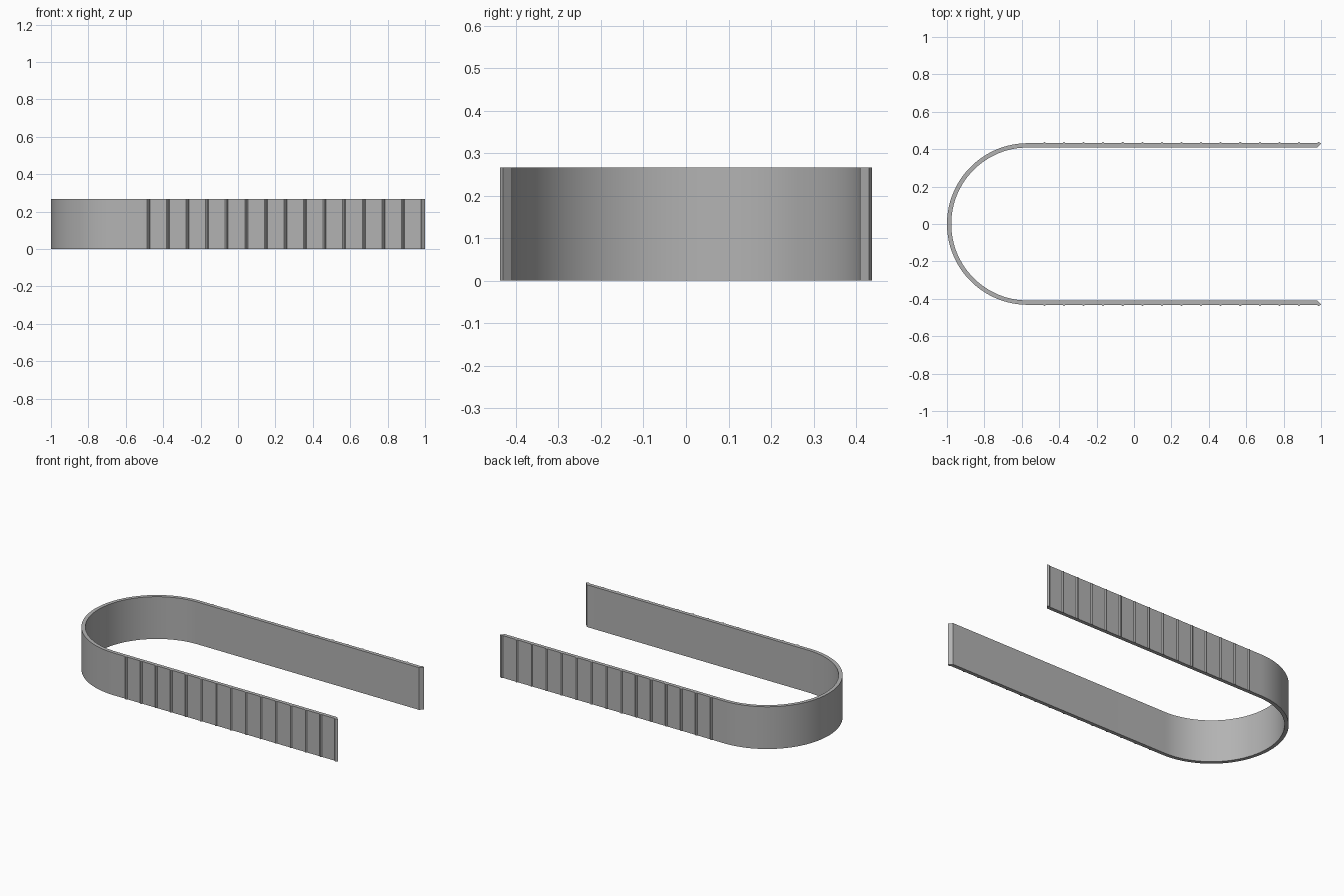
import bpy, bmesh, math

HEIGHT = 0.267
OUTER, INNER = 0.432, 0.409      # bend radii and straight arm faces
BEND_X = -1 + OUTER              # centre of the round bend
RIDGES, FIRST, STEP = 15, -0.479, 0.1047
SEGMENTS = 64

cube = bpy.data.objects.get("Cube")
if cube:
    bpy.data.objects.remove(cube, do_unlink=True)

grey = bpy.data.materials.new("plain grey")
grey.use_nodes = True
colour = (0.45, 0.45, 0.45, 1)
grey.diffuse_color = colour
grey.node_tree.nodes["Principled BSDF"].inputs["Base Color"].default_value = colour


def arc(radius):
    """Half circle from the back arm round to the front arm."""
    angles = [math.pi * (0.5 + i / SEGMENTS) for i in range(SEGMENTS + 1)]
    return [(BEND_X + radius * math.cos(a), radius * math.sin(a)) for a in angles]


def arm_outside():
    """Outer edge of the back arm, from the bend to the slanted tip."""
    points = []
    for i in range(RIDGES):
        x = FIRST + i * STEP
        points += [(x - 0.008, OUTER), (x - 0.002, 0.438), (x + 0.002, 0.438)]
        if i < RIDGES - 1:
            points.append((x + 0.008, OUTER))
    return points + [(1.0, 0.431), (0.98, INNER)]


# Outline of the band: back arm, inner bend, front arm, outer bend
arm = arm_outside()
front = [(x, -y) for x, y in reversed(arm)]
outline = arm + arc(INNER) + front + arc(OUTER)[::-1]

# Raise the outline into a band
bm = bmesh.new()
base = bm.faces.new([bm.verts.new((x, y, 0)) for x, y in outline])
raised = bmesh.ops.extrude_face_region(bm, geom=[base], use_keep_orig=True)
top = [v for v in raised["geom"] if isinstance(v, bmesh.types.BMVert)]
bmesh.ops.translate(bm, verts=top, vec=(0, 0, HEIGHT))
bmesh.ops.recalc_face_normals(bm, faces=bm.faces)
caps = [f for f in bm.faces if len(f.verts) > 4]
bmesh.ops.triangulate(bm, faces=caps)

mesh = bpy.data.meshes.new("ridged_band")
bm.to_mesh(mesh)
bm.free()
mesh.materials.append(grey)
band = bpy.data.objects.new("ridged_band", mesh)
bpy.context.collection.objects.link(band)

# Smooth the bend while keeping ridges and rims crisp
bpy.context.view_layer.objects.active = band
band.select_set(True)
bpy.ops.object.shade_smooth_by_angle(angle=math.radians(20))
